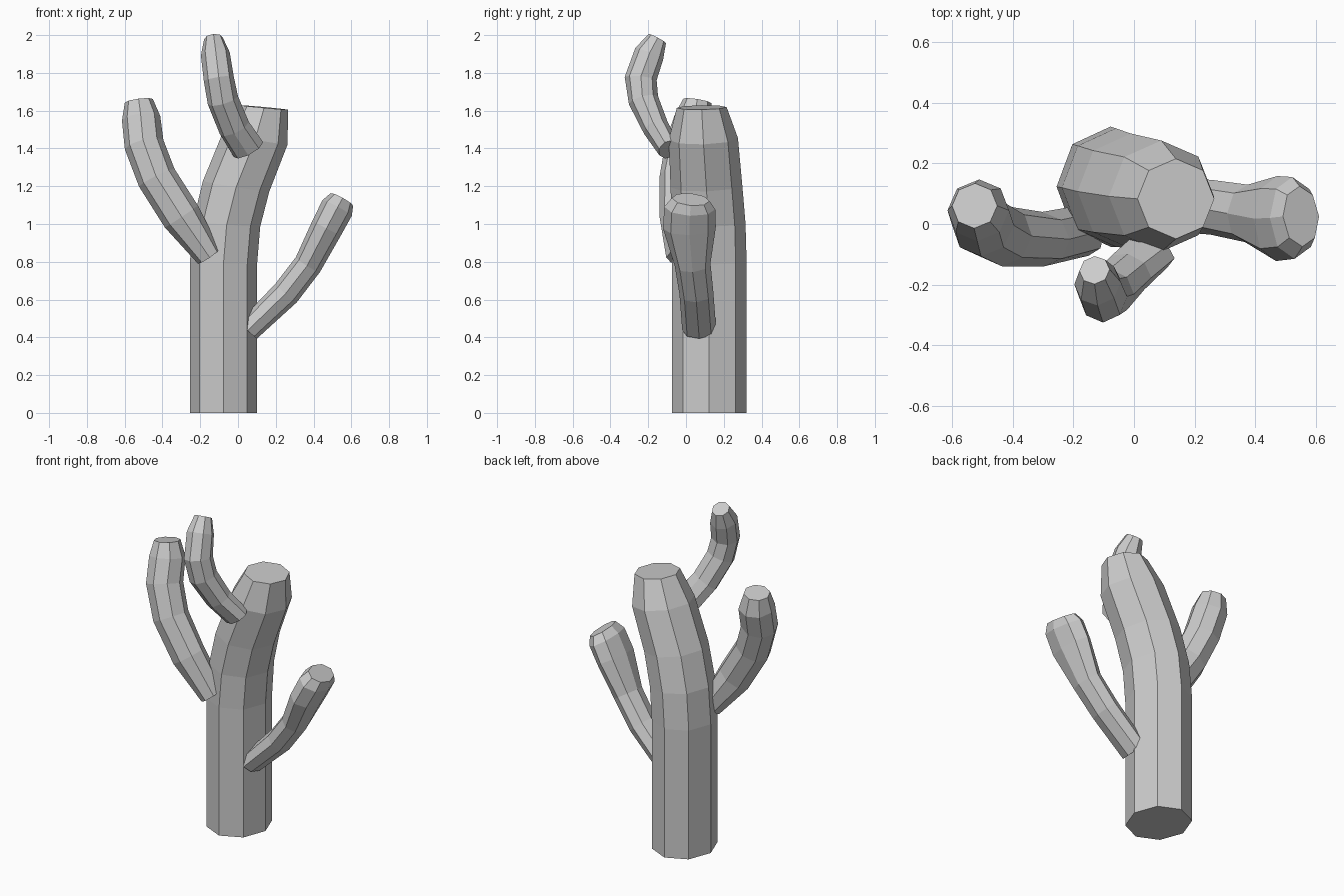
import bpy, bmesh
from math import cos, sin, tau
from mathutils import Vector

cube = bpy.data.objects.get("Cube")
if cube:
    bpy.data.objects.remove(cube, do_unlink=True)

SIDES = 8
grey = bpy.data.materials.new("plain_grey")
grey.use_nodes = True
colour = (0.6, 0.6, 0.6, 1)
grey.diffuse_color = colour
grey.node_tree.nodes["Principled BSDF"].inputs["Base Color"].default_value = colour


def limb(name, rings, ref, level=0.0):
    """Faceted tube; each ring is (centre, radius along ref, other radius)."""
    ref = Vector(ref)
    centres = [Vector(r[0]) for r in rings]
    bm = bmesh.new()
    loops = []
    for i, (_, ra, rb) in enumerate(rings):
        t = Vector((0, 0, level))
        if i > 0:
            t += (centres[i] - centres[i - 1]).normalized()
        if i < len(rings) - 1:
            t += (centres[i + 1] - centres[i]).normalized()
        t.normalize()
        a = (ref - t * ref.dot(t)).normalized()
        b = t.cross(a)
        loops.append([bm.verts.new(centres[i] + a * ra * cos(tau * k / SIDES)
                                   + b * rb * sin(tau * k / SIDES))
                      for k in range(SIDES)])
    for low, high in zip(loops, loops[1:]):
        for k in range(SIDES):
            n = (k + 1) % SIDES
            bm.faces.new((low[k], low[n], high[n], high[k]))
    bm.faces.new(loops[0][::-1])
    bm.faces.new(loops[-1])
    bmesh.ops.recalc_face_normals(bm, faces=bm.faces)
    mesh = bpy.data.meshes.new(name)
    bm.to_mesh(mesh)
    bm.free()
    mesh.materials.append(grey)
    bpy.context.collection.objects.link(bpy.data.objects.new(name, mesh))


# Main stem, straight then leaning, with a tapered flat top
limb("trunk", [
    ((-.077, .123, 0), .178, .198),
    ((-.077, .123, .79), .178, .198),
    ((-.06, .12, 1.0), .178, .195),
    ((-.01, .108, 1.2), .178, .19),
    ((.09, .092, 1.45), .175, .183),
    ((.138, .083, 1.617), .127, .132)], (1, 0, 0), level=2)

# Low branch on the left
limb("left_branch", [
    ((.055, .07, .44), .09, .065),
    ((.255, .055, .635), .09, .075),
    ((.37, .035, .785), .095, .075),
    ((.47, .018, .98), .14, .085),
    ((.525, .02, 1.085), .135, .088),
    ((.55, .025, 1.13), .10, .068)], (0, 1, 0))

# Middle branch on the right
limb("right_branch", [
    ((-.155, -.02, .83), .085, .07),
    ((-.30, -.05, 1.04), .09, .105),
    ((-.43, -.04, 1.245), .10, .105),
    ((-.497, -.005, 1.42), .105, .105),
    ((-.513, .045, 1.56), .105, .102),
    ((-.525, .06, 1.652), .075, .075)], (0, 1, 0))

# High branch curling up at the front
limb("front_branch", [
    ((.055, -.09, 1.395), .09, .06),
    ((-.02, -.16, 1.51), .085, .07),
    ((-.08, -.225, 1.655), .083, .08),
    ((-.102, -.24, 1.77), .08, .085),
    ((-.12, -.195, 1.90), .077, .08),
    ((-.13, -.152, 1.982), .05, .052)], (1, 0, 0))
